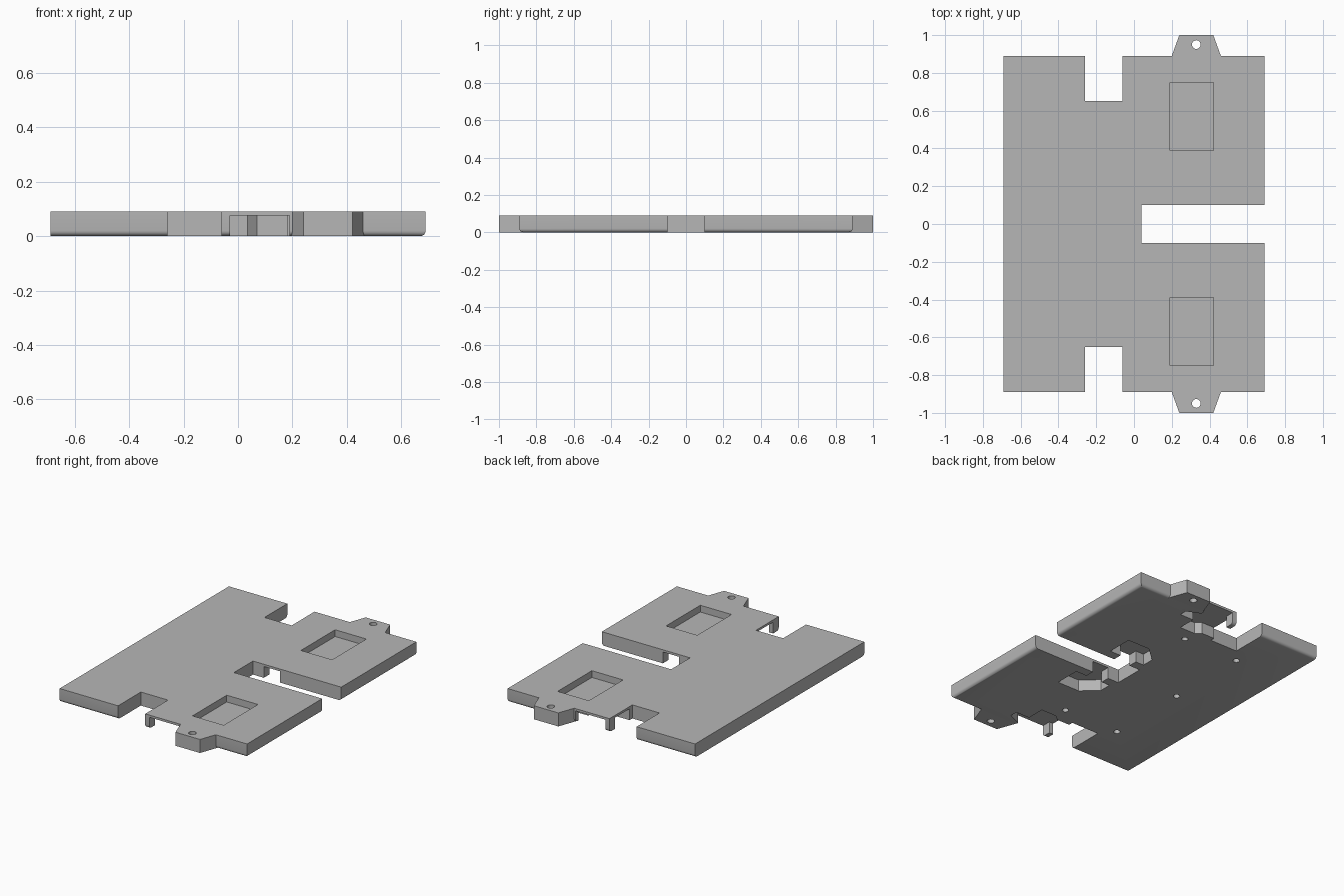
import bpy, bmesh, math

cube = bpy.data.objects.get("Cube")
if cube:
    bpy.data.objects.remove(cube, do_unlink=True)

THICK = 0.09
SHEET = 0.075      # underside of the thin skin above the recesses
POCKET = 0.045     # floor of the top pockets

grey = bpy.data.materials.new("plain_grey")
grey.use_nodes = True
colour = (0.47, 0.47, 0.47, 1)
grey.diffuse_color = colour
grey.node_tree.nodes["Principled BSDF"].inputs["Base Color"].default_value = colour


def make_object(name, bm):
    bmesh.ops.recalc_face_normals(bm, faces=bm.faces)
    mesh = bpy.data.meshes.new(name)
    bm.to_mesh(mesh)
    bm.free()
    mesh.materials.append(grey)
    obj = bpy.data.objects.new(name, mesh)
    bpy.context.collection.objects.link(obj)
    return obj


def prism(name, outline, low, high):
    bm = bmesh.new()
    face = bm.faces.new([bm.verts.new((x, y, low)) for x, y in outline])
    new = bmesh.ops.extrude_face_region(bm, geom=[face])["geom"]
    top = [v for v in new if isinstance(v, bmesh.types.BMVert)]
    bmesh.ops.translate(bm, verts=top, vec=(0, 0, high - low))
    return make_object(name, bm)


def rect(x0, x1, y0, y1):
    return [(x0, y0), (x1, y0), (x1, y1), (x0, y1)]


def circle(x, y, radius, count=24):
    steps = [2 * math.pi * i / count for i in range(count)]
    return [(x + radius * math.cos(a), y + radius * math.sin(a)) for a in steps]


def combine(target, other, operation):
    mod = target.modifiers.new(operation.lower(), 'BOOLEAN')
    mod.operation = operation
    mod.solver = 'EXACT'
    mod.object = other
    bpy.context.view_layer.objects.active = target
    bpy.ops.object.modifier_apply(modifier=mod.name)
    bpy.data.objects.remove(other, do_unlink=True)


# Base plate with rounded lower edges on three sides
plate = prism("base_plate", rect(-0.69, 0.69, -0.89, 0.89), 0, THICK)
bm = bmesh.new()
bm.from_mesh(plate.data)
lower = [e for e in bm.edges if all(v.co.z < 0.01 for v in e.verts)
         and not all(v.co.x < -0.6 for v in e.verts)]
bmesh.ops.bevel(bm, geom=lower, offset=0.02, segments=5, profile=0.5, affect='EDGES')
bm.to_mesh(plate.data)
bm.free()

# Outlines on the +y half, mirrored to the other half
tab = [(0.165, 0.8), (0.2, 0.89), (0.24, 1), (0.42, 1), (0.46, 0.89), (0.495, 0.8)]
edge_recess = [(-0.1, 0.83), (-0.1, 0.68), (0.035, 0.68), (0.07, 0.65),
               (0.18, 0.65), (0.18, 0.77), (0.28, 0.77), (0.28, 0.82),
               (0.19, 0.86), (0.19, 0.95), (-0.03, 0.95), (-0.03, 0.83)]
slot_recess = [(0.12, 0.05), (0.12, 0.16), (0.06, 0.16), (0.06, 0.24),
               (0.16, 0.33), (0.32, 0.33), (0.32, 0.16), (0.24, 0.16), (0.24, 0.05)]

# Screw tabs
tab = [tab[0], tab[1], tab[2], tab[3], tab[4], tab[5]]
for side in (1, -1):
    combine(plate, prism("tab", [(x, side * y) for x, y in tab], 0, THICK), 'UNION')

# Notches, pockets, underside recesses and holes
cuts = [
    (rect(-0.26, -0.06, 0.65, 1.2), -0.1, 0.2),
    (rect(0.19, 0.42, 0.39, 0.75), POCKET, 0.2),
    (edge_recess, -0.1, SHEET),
    (slot_recess, -0.1, SHEET),
    (circle(0.33, 0.95, 0.023), -0.1, 0.2),
    (circle(0.07, 0.56, 0.02), -0.1, 0.04),
    (circle(-0.335, 0.56, 0.02), -0.1, 0.04),
]
for outline, low, high in cuts:
    for side in (1, -1):
        combine(plate, prism("cutter", [(x, side * y) for x, y in outline], low, high),
                'DIFFERENCE')
combine(plate, prism("cutter", rect(0.04, 1, -0.1, 0.1), -0.1, 0.2), 'DIFFERENCE')
combine(plate, prism("cutter", circle(-0.335, 0, 0.02), -0.1, 0.04), 'DIFFERENCE')

# Smooth the rounded edges, keep the rest crisp
plate.data.materials.clear()
plate.data.materials.append(grey)
for poly in plate.data.polygons:
    poly.material_index = 0
bpy.ops.object.select_all(action='DESELECT')
plate.select_set(True)
bpy.context.view_layer.objects.active = plate
bpy.ops.object.shade_smooth_by_angle(angle=math.radians(30))
